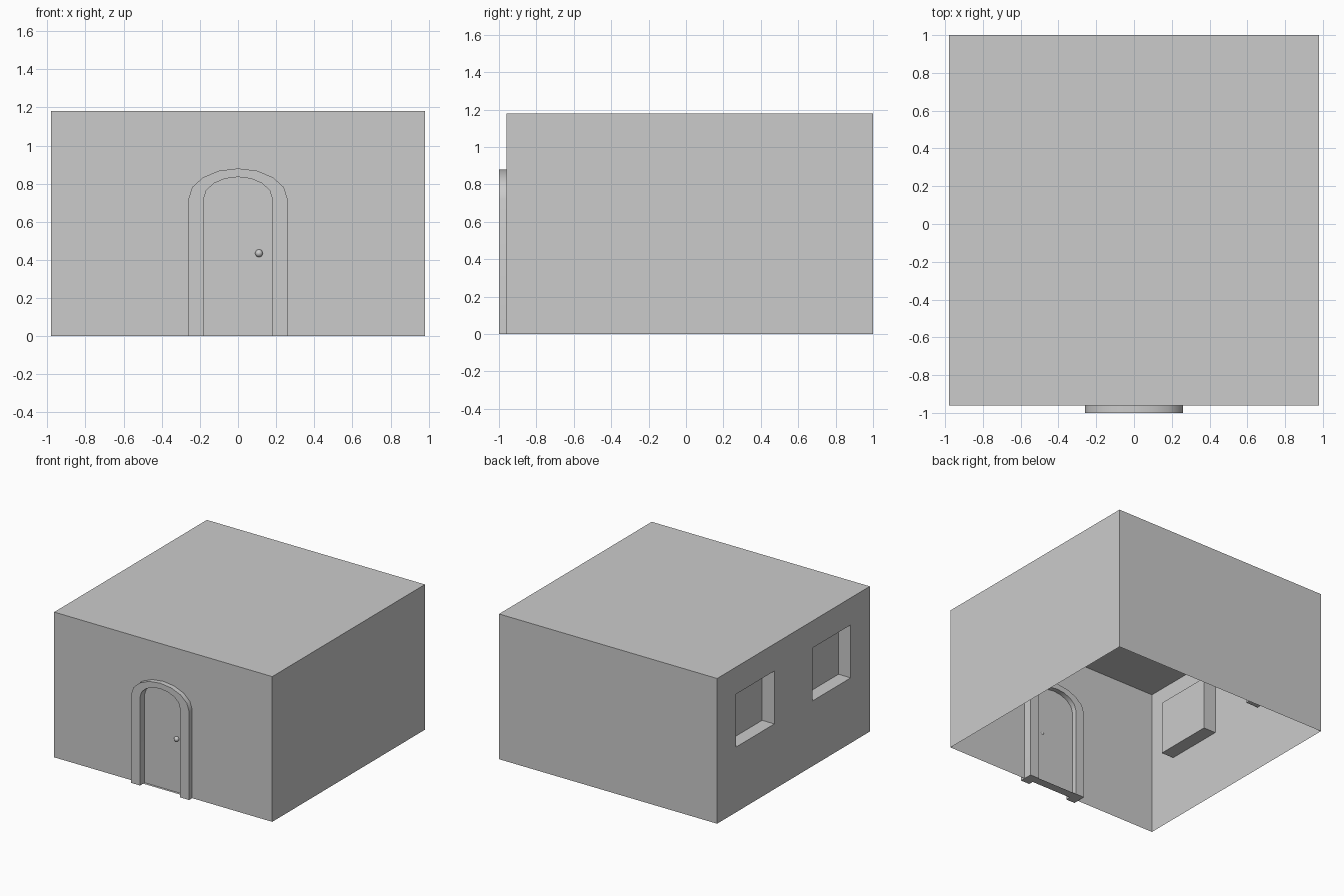
import bpy, bmesh
from math import sin, cos, pi

if "Cube" in bpy.data.objects:
    bpy.data.objects.remove(bpy.data.objects["Cube"])

plaster = bpy.data.materials.new("plain_grey")
plaster.use_nodes = True
grey = (0.6, 0.6, 0.6, 1)
plaster.diffuse_color = grey
plaster.node_tree.nodes["Principled BSDF"].inputs["Base Color"].default_value = grey

HALF, FRONT, BACK, TOP = 0.98, -0.96, 1.0, 1.18
SPRING = 0.72


def finish(name, bm, smooth=False):
    mesh = bpy.data.meshes.new(name)
    bm.to_mesh(mesh)
    bm.free()
    mesh.materials.append(plaster)
    obj = bpy.data.objects.new(name, mesh)
    bpy.context.collection.objects.link(obj)
    if smooth:
        bpy.ops.object.select_all(action='DESELECT')
        obj.select_set(True)
        bpy.context.view_layer.objects.active = obj
        bpy.ops.object.shade_smooth_by_angle()
    return obj


def face(bm, points):
    return bm.faces.new([bm.verts.new(p) for p in points])


def arch(half_width, rise, y):
    """Doorway outline from the +x foot, over the top, to the -x foot."""
    curve = [(half_width * cos(i * pi / 8), y, SPRING + rise * sin(i * pi / 8))
             for i in range(9)]
    return [(half_width, y, 0)] + curve + [(-half_width, y, 0)]


# House shell: open underneath, with a doorway notch in the front
bm = bmesh.new()
L, R = -HALF, HALF
face(bm, [(L, FRONT, TOP), (R, FRONT, TOP), (R, BACK, TOP), (L, BACK, TOP)][::1])
face(bm, [(R, FRONT, 0), (R, BACK, 0), (R, BACK, TOP), (R, FRONT, TOP)])
face(bm, [(R, BACK, 0), (L, BACK, 0), (L, BACK, TOP), (R, BACK, TOP)])
face(bm, [(L, FRONT, 0)] + arch(0.22, 0.138, FRONT)[::-1]
     + [(R, FRONT, 0), (R, FRONT, TOP), (L, FRONT, TOP)])

# Window wall: a grid whose window cells are pushed inwards
ys = [FRONT, -0.715, -0.225, 0.265, 0.755, BACK]
zs = [0, 0.53, 0.96, TOP]
windows = []
for j in range(len(ys) - 1):
    for k in range(len(zs) - 1):
        f = face(bm, [(L, ys[j + 1], zs[k]), (L, ys[j], zs[k]),
                      (L, ys[j], zs[k + 1]), (L, ys[j + 1], zs[k + 1])])
        if k == 1 and j in (1, 3):
            windows.append(f)
bmesh.ops.remove_doubles(bm, verts=bm.verts, dist=0.0001)
made = bmesh.ops.extrude_discrete_faces(bm, faces=windows)["faces"]
for f in made:
    old = [v.co.copy() for v in f.verts]
    for v in f.verts:
        v.co.x += 0.11
    if not any(len(e.link_faces) > 1 for e in f.edges):
        new = [v.co.copy() for v in f.verts]
        for i in range(4):
            n = (i + 1) % 4
            face(bm, [old[i], old[n], new[n], new[i]])
bmesh.ops.remove_doubles(bm, verts=bm.verts, dist=0.0001)
finish("house_shell", bm)

# Door frame: arched band with a rectangular section
bm = bmesh.new()
rails = [[bm.verts.new(p) for p in arch(*spec)] for spec in
         ((0.26, 0.16, -1.0), (0.26, 0.16, -0.89),
          (0.18, 0.115, -0.89), (0.18, 0.115, -1.0))]
for a, b in zip(rails, rails[1:] + rails[:1]):
    for i in range(len(a) - 1):
        bm.faces.new((a[i], a[i + 1], b[i + 1], b[i]))
for end in (0, -1):
    bm.faces.new([r[end] for r in rails])
bmesh.ops.recalc_face_normals(bm, faces=bm.faces)
finish("door_frame", bm, True)

# Door: thin arched panel
bm = bmesh.new()
f = face(bm, arch(0.185, 0.118, -0.94))
ext = bmesh.ops.extrude_face_region(bm, geom=[f], use_keep_orig=True)["geom"]
bmesh.ops.translate(bm, vec=(0, 0.01, 0),
                    verts=[g for g in ext if isinstance(g, bmesh.types.BMVert)])
bmesh.ops.recalc_face_normals(bm, faces=bm.faces)
finish("door", bm)

# Threshold under the door
bm = bmesh.new()
face(bm, [(-0.18, FRONT, 0), (-0.18, -0.89, 0), (0.18, -0.89, 0), (0.18, FRONT, 0)])
finish("threshold", bm)

# Door knob
bm = bmesh.new()
bmesh.ops.create_uvsphere(bm, u_segments=16, v_segments=10, radius=0.02)
bmesh.ops.translate(bm, vec=(0.11, -0.945, 0.435), verts=bm.verts)
finish("door_knob", bm, True)
